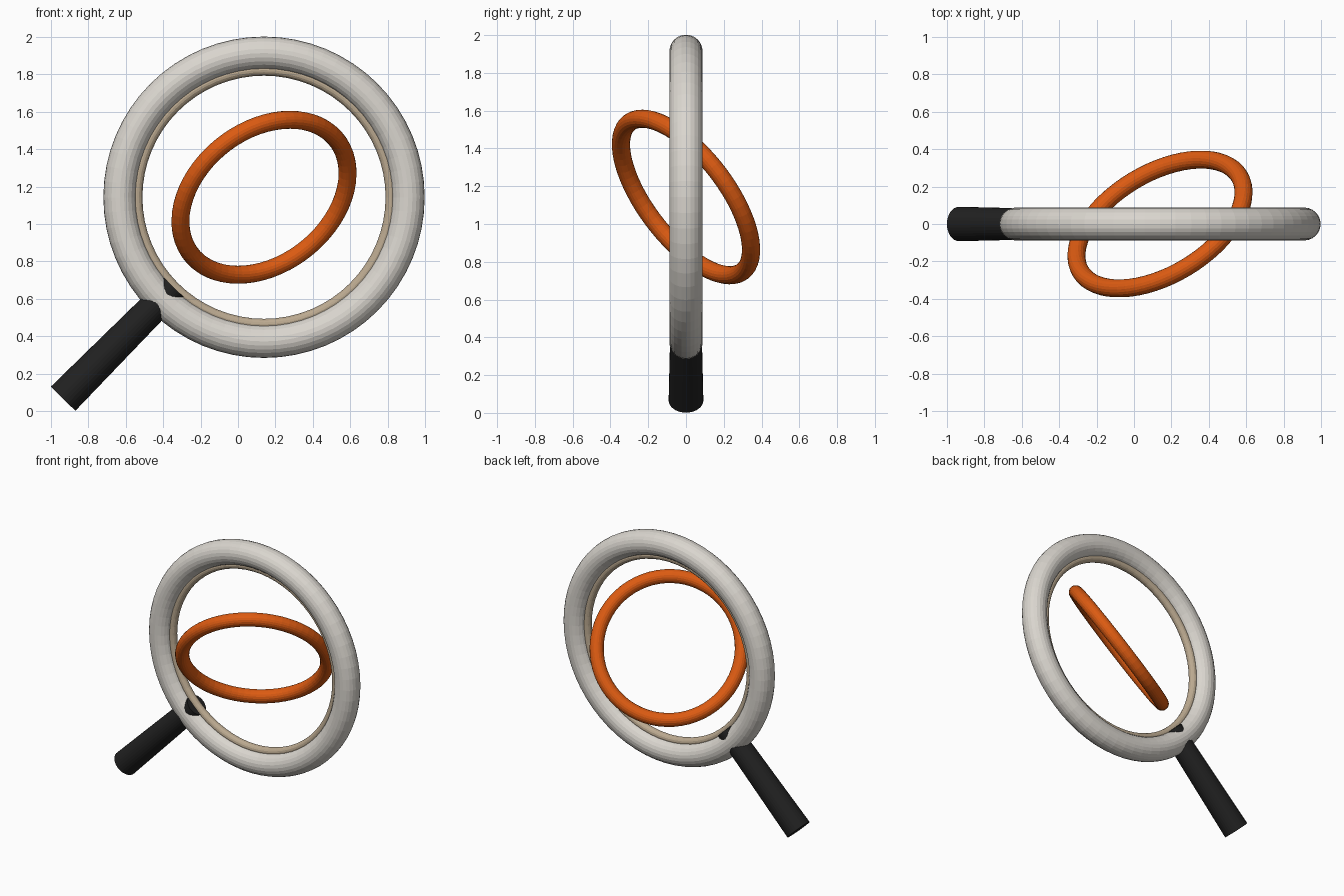
import bpy
import math
from mathutils import Vector

if "Cube" in bpy.data.objects:
    bpy.data.objects.remove(bpy.data.objects["Cube"])

CENTER = Vector((0.139, 0, 1.143))


def material(name, color):
    m = bpy.data.materials.new(name)
    m.diffuse_color = (*color, 1)
    m.use_nodes = True
    m.node_tree.nodes["Principled BSDF"].inputs["Base Color"].default_value = m.diffuse_color
    return m


white = material("warm_white", (0.70, 0.67, 0.62))
tan = material("tan", (0.50, 0.40, 0.28))
orange = material("orange", (0.72, 0.105, 0.006))
black = material("black", (0.015, 0.015, 0.015))


def ring(name, major, minor, normal, mat, sides):
    """Torus around the shared centre, facing along normal."""
    bpy.ops.mesh.primitive_torus_add(
        major_radius=major, minor_radius=minor,
        major_segments=64, minor_segments=sides, location=CENTER,
        rotation=Vector(normal).to_track_quat('Z', 'Y').to_euler())
    ob = bpy.context.object
    ob.name = name
    ob.data.materials.append(mat)
    return ob


# Upright frame with its thin inner lining
ring("outer_ring", 0.771, 0.088, (0, -1, 0), white, 24)
ring("inner_lining", 0.68, 0.03, (0, -1, 0), tan, 16)

# Tilted floating ring
ring("tilted_ring", 0.495, 0.048, (-0.43, 0.718, 0.547), orange, 20)

# Tapered handle pointing at the ring centre
low, high = Vector((-0.935, 0, 0.066)), Vector((-0.344, 0, 0.662))
axis = high - low
bpy.ops.mesh.primitive_cone_add(
    vertices=32, radius1=0.092, radius2=0.078, depth=axis.length,
    location=(low + high) / 2,
    rotation=axis.to_track_quat('Z', 'Y').to_euler())
handle = bpy.context.object
handle.name = "handle"
handle.data.materials.append(black)
